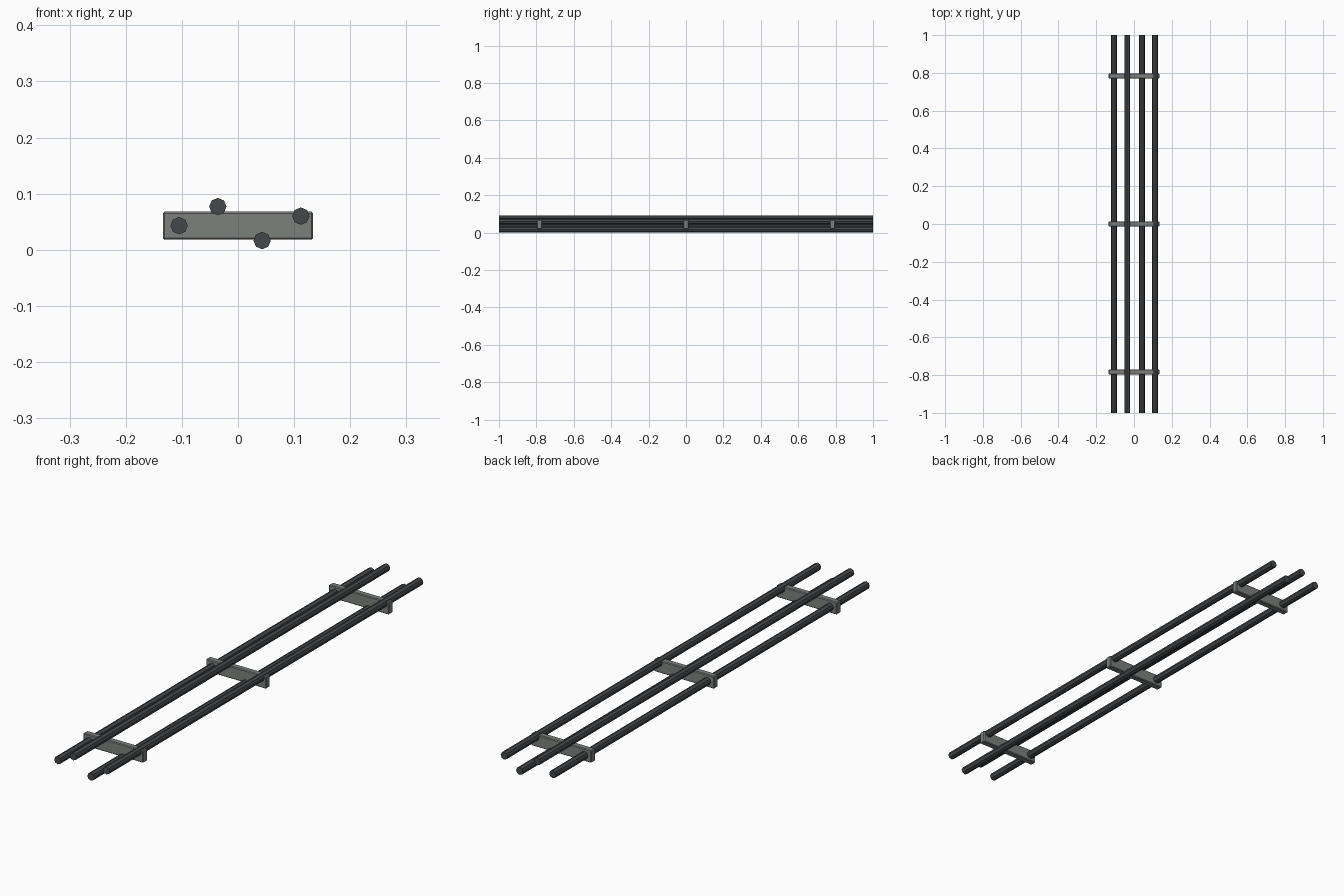
import bpy
import math

if "Cube" in bpy.data.objects:
    bpy.data.objects.remove(bpy.data.objects["Cube"])


def material(name, rgb):
    m = bpy.data.materials.new(name)
    m.diffuse_color = (*rgb, 1)
    m.use_nodes = True
    m.node_tree.nodes["Principled BSDF"].inputs["Base Color"].default_value = m.diffuse_color
    return m


rubber = material("dark_rubber", (0.06, 0.065, 0.07))
metal = material("grey_metal", (0.2, 0.22, 0.205))


def add_cable(i, x, z):
    bpy.ops.mesh.primitive_cylinder_add(vertices=8, radius=0.0155, depth=2,
                                        location=(x, 0, z), rotation=(math.pi / 2, 0, 0))
    ob = bpy.context.object
    ob.name = f"cable_{i}"
    ob.data.materials.append(rubber)


def add_clamp(i, y):
    bpy.ops.mesh.primitive_cube_add(size=1, location=(0, y, 0.043))
    ob = bpy.context.object
    ob.name = f"clamp_bar_{i}"
    ob.scale = (0.268, 0.026, 0.05)
    bpy.ops.object.transform_apply(location=False, rotation=False, scale=True)
    bev = ob.modifiers.new("soft_edges", "BEVEL")
    bev.width = 0.003
    bev.segments = 1
    ob.data.materials.append(metal)


# four parallel cables at staggered heights
for i, (x, z) in enumerate([(-0.105, 0.043), (-0.036, 0.077),
                            (0.043, 0.0165), (0.112, 0.06)]):
    add_cable(i, x, z)

# three clamp bars tying the cables together
for i, y in enumerate([-0.783, 0, 0.783]):
    add_clamp(i, y)
